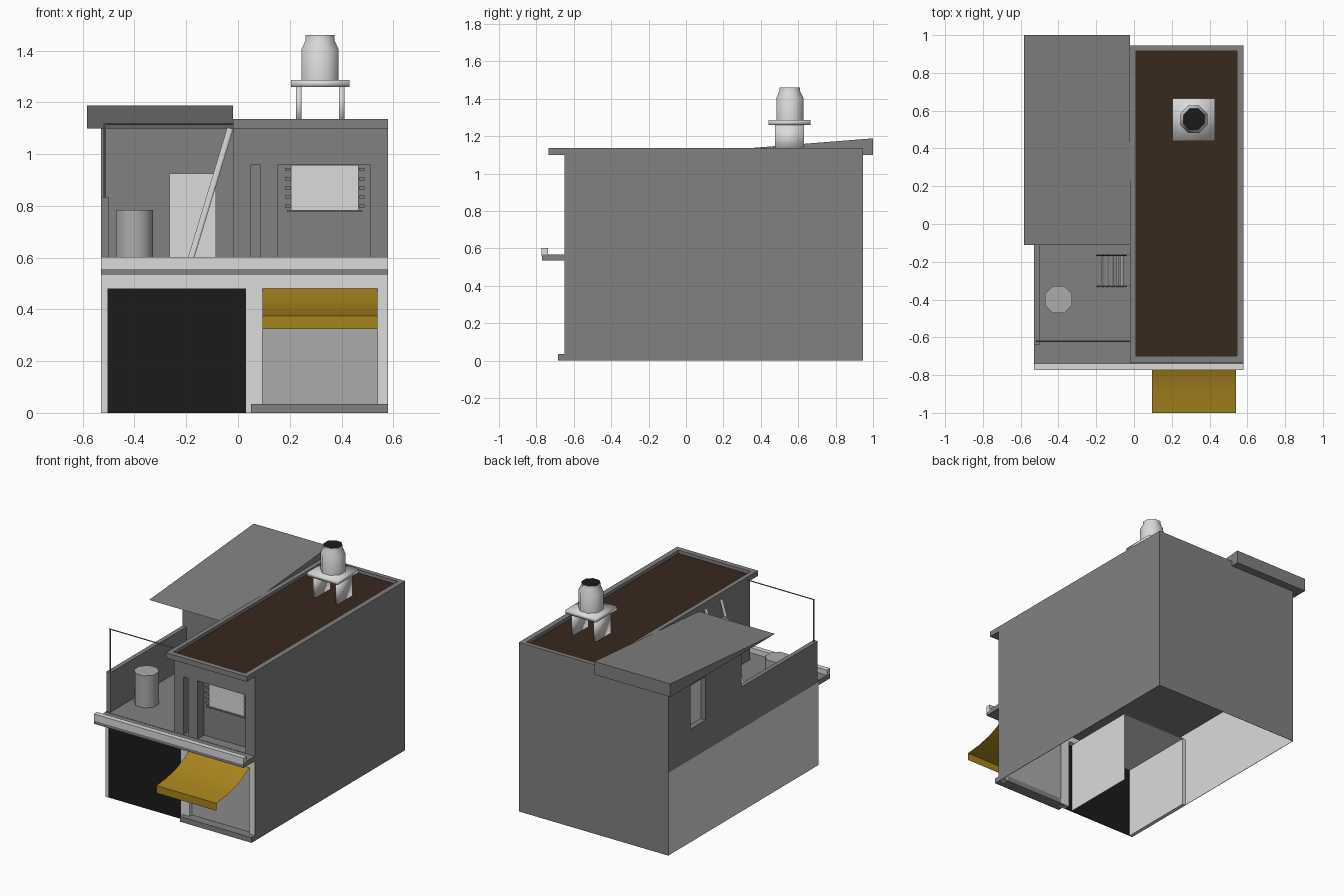
import bpy, bmesh, math
from mathutils import Vector

if "Cube" in bpy.data.objects:
    bpy.data.objects.remove(bpy.data.objects["Cube"])


def material(name, *rgb):
    m = bpy.data.materials.new(name)
    m.use_nodes = True
    m.diffuse_color = (*rgb, 1)
    m.node_tree.nodes["Principled BSDF"].inputs["Base Color"].default_value = (*rgb, 1)
    return m


dark = material("dark_grey", .22, .22, .22)
light = material("light_grey", .71, .71, .71)
mid = material("mid_grey", .41, .41, .41)
black = material("black", .011, .011, .011)
brown = material("brown", .040, .021, .012)
gold = material("gold", .39, .23, .012)


def finish(bm, name, mats):
    bmesh.ops.recalc_face_normals(bm, faces=bm.faces)
    me = bpy.data.meshes.new(name)
    bm.to_mesh(me)
    bm.free()
    ob = bpy.data.objects.new(name, me)
    bpy.context.collection.objects.link(ob)
    for m in mats:
        me.materials.append(m)
    return ob


def smooth(ob, degrees=50):
    bpy.ops.object.select_all(action='DESELECT')
    ob.select_set(True)
    bpy.context.view_layer.objects.active = ob
    bpy.ops.object.shade_smooth_by_angle(angle=math.radians(degrees))


def box(name, mat, x, y, z):
    bm = bmesh.new()
    bmesh.ops.create_cube(bm, size=1)
    for v in bm.verts:
        v.co = [lo if c < 0 else hi for c, (lo, hi) in zip(v.co, (x, y, z))]
    return finish(bm, name, [mat])


def sheet(name, mat, profile, x, closed=False):
    """Sweep a (y, z) profile along x."""
    bm = bmesh.new()
    a, b = [[bm.verts.new((px, *p)) for p in profile] for px in x]
    n = len(profile)
    for i in range(n if closed else n - 1):
        j = (i + 1) % n
        bm.faces.new((a[i], a[j], b[j], b[i]))
    if closed:
        bm.faces.new(a)
        bm.faces.new(b)
    return finish(bm, name, [mat])


def rod(name, mat, p, q, r, sides=6):
    p, q = Vector(p), Vector(q)
    bm = bmesh.new()
    bmesh.ops.create_cone(bm, cap_ends=True, segments=sides, radius1=r, radius2=r, depth=(q - p).length)
    bm.transform((q - p).to_track_quat('Z', 'Y').to_matrix().to_4x4())
    bmesh.ops.translate(bm, verts=bm.verts, vec=(p + q) / 2)
    return finish(bm, name, [mat])


def lathe(name, mats, centre, profile, sides=8, last_cap=0):
    """Stack rings of (radius, z) and cap both ends."""
    bm = bmesh.new()
    rings = []
    for r, z in profile:
        angles = [math.tau * (i + .5) / sides for i in range(sides)]
        rings.append([bm.verts.new((centre[0] + r * math.cos(t), centre[1] + r * math.sin(t), z)) for t in angles])
    for a, b in zip(rings, rings[1:]):
        for i in range(sides):
            j = (i + 1) % sides
            bm.faces.new((a[i], a[j], b[j], b[i]))
    bm.faces.new(rings[0])
    bm.faces.new(rings[-1]).material_index = last_cap
    smooth(finish(bm, name, mats))


def cut(ob, x, y, z):
    c = box(ob.name + "_cutter", dark, x, y, z)
    c.hide_render = True
    c.hide_viewport = True
    c.display_type = 'WIRE'
    m = ob.modifiers.new("cut", 'BOOLEAN')
    m.operation, m.solver, m.object = 'DIFFERENCE', 'EXACT', c


# Ground floor shell, open underneath
box("side_wall_right", light, (-.53, -.527), (-.65, .943), (0, .555))
box("side_wall_left", dark, (.577, .58), (-.649, .943), (0, .535))
box("back_wall", dark, (-.53, .58), (.943, .945), (0, .555))
box("ground_ceiling", dark, (-.527, .577), (-.61, .943), (.52, .535))

# Garage lining
box("garage_ceiling", light, (-.51, -.022), (-.64, -.12), (.48, .485))
box("garage_side_wall", light, (-.527, -.505), (-.61, -.12), (0, .48))
box("garage_partition", light, (-.025, -.02), (-.64, -.12), (0, .48))

# Ground floor facade
box("facade_beam", light, (-.53, .577), (-.65, -.61), (.48, .535))
for name, x in (("right", (-.53, -.505)), ("middle", (.03, .095)), ("left", (.54, .577))):
    box("facade_pillar_" + name, light, x, (-.65, -.61), (0, .48))
box("garage_door", black, (-.505, .03), (-.649, -.645), (0, .48))
box("shop_window", mid, (.095, .54), (-.625, -.615), (.035, .48))
box("shop_sill", dark, (.05, .58), (-.685, -.61), (0, .035))
smooth(sheet("awning", gold, [(-.65, .48), (-.71, .445), (-.79, .41), (-.89, .387), (-1, .375), (-1, .325)], (.095, .54)))

# Balcony ledge and terrace
box("balcony_slab", dark, (-.53, .58), (-.77, -.65), (.535, .568))
box("balcony_lip", light, (-.53, .58), (-.772, -.738), (.557, .602))
box("terrace_floor", dark, (-.53, -.02), (-.65, .17), (.555, .57))
box("terrace_side_wall", dark, (-.53, -.5), (-.64, .17), (.57, .835))
rod("railing_post", dark, (-.515, -.62, .83), (-.515, -.62, 1.117), .005)
rod("railing_bar", dark, (-.52, -.62, 1.117), (-.02, -.62, 1.117), .004)

# Tall block with front niche and slot
block = box("tall_block", dark, (-.02, .58), (-.65, .945), (.535, 1.1))
cut(block, (.05, .085), (-.7, -.58), (.57, .96))
cut(block, (.155, .51), (-.7, -.58), (.57, .96))
box("niche_window", light, (.205, .465), (-.6, -.575), (.785, .958))
box("niche_window_sill", dark, (.19, .48), (-.607, -.578), (.776, .785))
for side, x in (("right", .192), ("left", .478)):
    for i in range(5):
        z = .80 + i * .035
        box(f"window_bracket_{side}_{i}", dark, (x - .011, x + .011), (-.605, -.575), (z - .006, z + .006))

# Parapet roof
box("roof_slab", dark, (-.02, .58), (-.735, .945), (1.1, 1.108))
box("roof_covering", brown, (.01, .545), (-.7, .915), (1.107, 1.113))
for name, x, y in (("right", (-.02, .01), (-.735, .945)), ("left", (.545, .58), (-.735, .945)),
                   ("front", (.01, .545), (-.735, -.7)), ("back", (.01, .545), (.915, .945))):
    box("parapet_" + name, dark, x, y, (1.108, 1.135))

# Rear room set back under its sloping roof, with side window
room = box("rear_room", dark, (-.53, -.02), (.17, .945), (.555, 1.103))
cut(room, (-.6, -.49), (.55, .71), (.76, 1.05))
box("room_window", light, (-.495, -.488), (.55, .71), (.76, 1.05))
box("room_door", light, (-.265, -.085), (.162, .175), (.57, .925))
sheet("sloping_roof", dark, [(-.11, 1.1), (1, 1.1), (1, 1.188)], (-.583, -.02), closed=True)

# Terrace objects: barrel and a leaning ladder with flat rails
lathe("barrel", [mid], (-.4, -.4), [(.078, .57), (.078, .785)])
foot, top = Vector((-.19, 0, .57)), Vector((-.03, 0, 1.1))
for name, y in (("front", -.33), ("back", -.165)):
    rail = rod("ladder_rail_" + name, light, foot, top, .012)
    rail.scale.y = .35
    rail.location.y = y
for i in range(5):
    p = foot.lerp(top, .15 + .16 * i)
    rod(f"ladder_rung_{i}", light, p + Vector((0, -.335, 0)), p + Vector((0, -.16, 0)), .008)

# Water tank on its softly shaded stand
for name, x in (("right", .225), ("left", .39)):
    smooth(box("tank_leg_" + name, light, (x, x + .021), (.475, .63), (1.113, 1.262)), 180)
smooth(box("tank_platform", light, (.205, .43), (.44, .665), (1.26, 1.286)), 180)
lathe("water_tank", [light, black], (.317, .555),
      [(.078, 1.286), (.078, 1.405), (.06, 1.44), (.06, 1.46)], last_cap=1)
